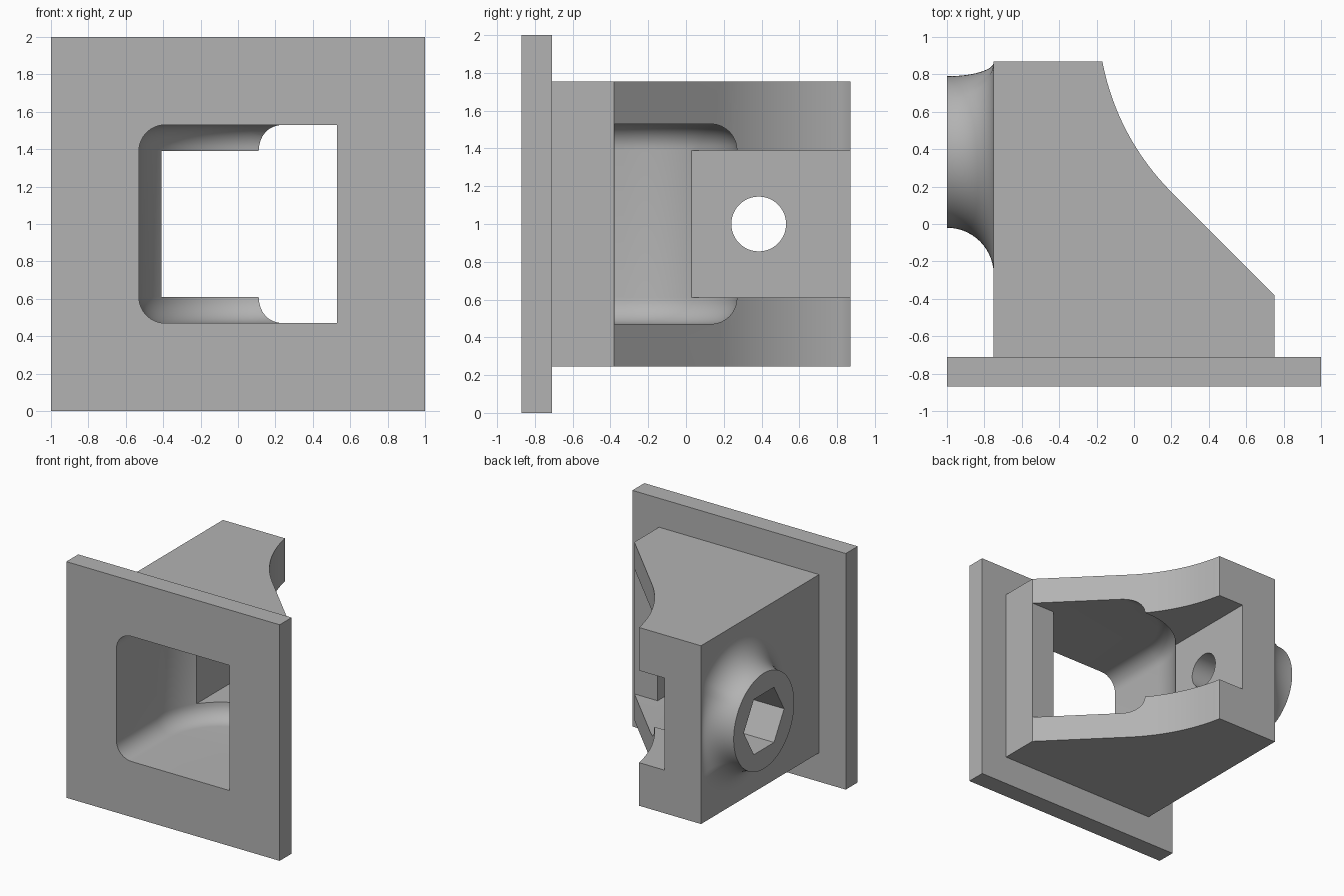
import bpy
import bmesh
from math import cos, sin, pi, sqrt

cube = bpy.data.objects.get("Cube")
if cube:
    bpy.data.objects.remove(cube, do_unlink=True)

grey = bpy.data.materials.new("plain grey")
grey.use_nodes = True
colour = (0.45, 0.45, 0.45, 1)
grey.diffuse_color = colour
grey.node_tree.nodes["Principled BSDF"].inputs["Base Color"].default_value = colour


def loft(name, rings):
    """Closed solid skinned through rings of equal point count."""
    bm = bmesh.new()
    loops = [[bm.verts.new(p) for p in ring] for ring in rings]
    n = len(loops[0])
    for a, b in zip(loops, loops[1:]):
        for i in range(n):
            j = (i + 1) % n
            bm.faces.new((a[i], a[j], b[j], b[i]))
    bm.faces.new(loops[0])
    bm.faces.new(loops[-1])
    bmesh.ops.recalc_face_normals(bm, faces=bm.faces)
    mesh = bpy.data.meshes.new(name)
    bm.to_mesh(mesh)
    bm.free()
    mesh.materials.append(grey)
    obj = bpy.data.objects.new(name, mesh)
    bpy.context.collection.objects.link(obj)
    return obj


def prism(name, outline, z0, z1):
    return loft(name, [[(x, y, z) for x, y in outline] for z in (z0, z1)])


def box(name, x0, x1, y0, y1, z0, z1):
    return prism(name, [(x0, y0), (x1, y0), (x1, y1), (x0, y1)], z0, z1)


def arc(cx, cy, r, start, end, n):
    return [(cx + r * cos(start + (end - start) * i / n),
             cy + r * sin(start + (end - start) * i / n)) for i in range(n + 1)]


AXIS_Y, AXIS_Z = 0.385, 1.0


def ring(x, n, radius):
    """Ring around the sideways screw axis; radius is a function of angle."""
    angles = [2 * pi * i / n for i in range(n)]
    return [(x, AXIS_Y + radius(a) * cos(a), AXIS_Z + radius(a) * sin(a)) for a in angles]


def drill(name, x0, x1, n, r):
    return loft(name, [ring(x, n, lambda a: r) for x in (x0, x1)])


# Mounting flange
bracket = box("bracket", -1, 1, -0.87, -0.71, 0, 2)

# Body with a slanted side that sweeps up in a concave curve
sweep = arc(1.15, 1.12, 1.343, 1.25 * pi, pi + 0.188, 16)
body = prism("body", [(-0.75, -0.75), (0.75, -0.75), (0.75, -0.38)]
             + sweep + [(-0.17, 0.87), (-0.75, 0.87)], 0.245, 1.755)


# Screw boss with a flared foot that stays inside the back edge
def flare(a):
    limit = 0.48 / cos(a) - 0.405 if cos(a) > 0.1 else 1
    return min(0.25, limit)


boss_rings = []
STEPS = 14
for i in range(STEPS + 1):
    t = pi / 2 * i / STEPS
    spread = 1 - cos(t)
    boss_rings.append(ring(-1 + 0.25 * sin(t), 96, lambda a: 0.405 + flare(a) * spread))
boss_rings.append([(-0.7, y, z) for x, y, z in boss_rings[-1]])
boss = loft("boss", boss_rings)


# Elbow cavity from the flange out of the slanted side, outer edges rounded
def elbow(inset, z):
    bend = arc(0.07, -0.33, 0.6 - inset, pi / 2, pi, 20)
    outline = [(-0.53 + inset, -1), (0.53, -1), (0.53, -0.378), (1.2, -0.378),
               (1.2, 0.27 - inset)] + bend
    return [(x, y, z) for x, y in outline]


ROUND = 0.14
levels = [(ROUND * (1 - sin(pi / 2 * i / 8)), ROUND * (1 - cos(pi / 2 * i / 8)))
          for i in range(9)]
cavity = loft("cavity_cutter",
              [elbow(d, 0.47 + h) for d, h in levels]
              + [elbow(d, 1.53 - h) for d, h in reversed(levels)])

# Back slot, screw hole and hexagonal socket
slot = box("slot_cutter", -0.41, 1, -0.1, 1, 0.61, 1.39)
hole = drill("hole_cutter", -1.1, -0.2, 48, 0.145)
socket = drill("socket_cutter", -1.1, -0.62, 6, 0.27)

# Join the solids, then cut the openings
bpy.context.view_layer.objects.active = bracket
jobs = [(body, 'UNION'), (boss, 'UNION')] + [(c, 'DIFFERENCE')
                                             for c in (cavity, slot, hole, socket)]
for part, operation in jobs:
    mod = bracket.modifiers.new(part.name, 'BOOLEAN')
    mod.operation = operation
    mod.solver = 'EXACT'
    mod.object = part
    bpy.ops.object.modifier_apply(modifier=mod.name)
    bpy.data.objects.remove(part, do_unlink=True)

bpy.ops.object.select_all(action='DESELECT')
bracket.select_set(True)
bpy.ops.object.shade_smooth_by_angle(angle=pi / 6)
